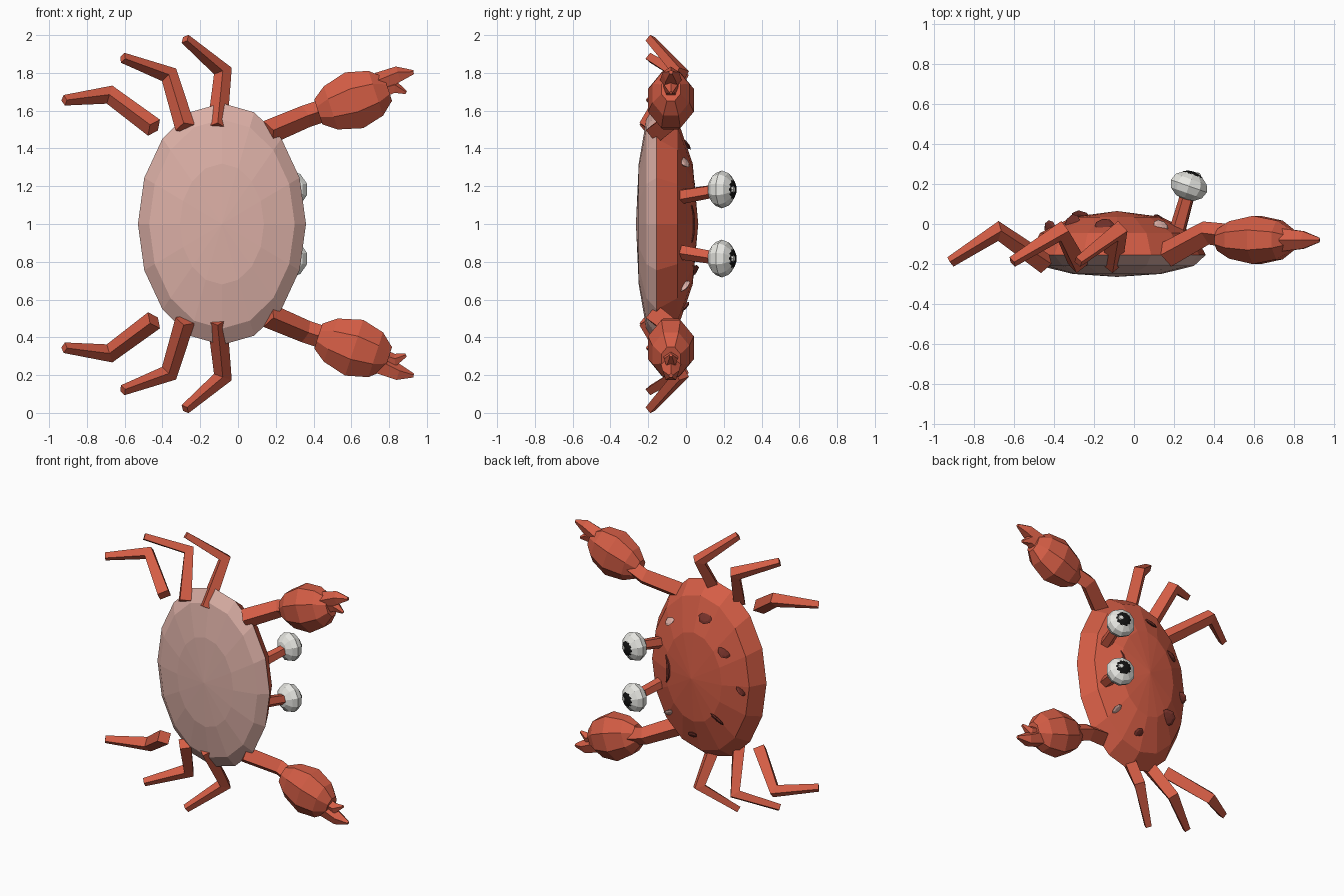
import bpy, bmesh, math
from mathutils import Vector, Matrix
from mathutils.bvhtree import BVHTree

cube = bpy.data.objects.get("Cube")
if cube:
    bpy.data.objects.remove(cube, do_unlink=True)


def material(name, rgb):
    m = bpy.data.materials.new(name)
    m.use_nodes = True
    m.diffuse_color = (*rgb, 1)
    m.node_tree.nodes["Principled BSDF"].inputs["Base Color"].default_value = (*rgb, 1)
    return m


RED = material("shell red", (0.66, 0.11, 0.06))
PINK = material("belly pink", (0.71, 0.43, 0.38))
MAROON = material("spot maroon", (0.17, 0.03, 0.022))
WHITE = material("eye white", (0.82, 0.82, 0.78))
BLACK = material("pupil black", (0.006, 0.006, 0.006))


def finish(bm, name, *mats):
    bmesh.ops.recalc_face_normals(bm, faces=bm.faces)
    me = bpy.data.meshes.new(name)
    bm.to_mesh(me)
    bm.free()
    for m in mats:
        me.materials.append(m)
    ob = bpy.data.objects.new(name, me)
    bpy.context.collection.objects.link(ob)
    return ob


def loft(name, points, radii, mat, sides=4, flat=1.0, turn=0.0):
    """Rings of the given radii strung along a path; flat squashes them in depth."""
    pts = [Vector(p) for p in points]
    bm = bmesh.new()
    rings = []
    for i, (p, r) in enumerate(zip(pts, radii)):
        t = (pts[min(i + 1, len(pts) - 1)] - pts[max(i - 1, 0)]).normalized()
        u = t.cross(Vector((0, 1, 0))).normalized()
        w = u.cross(t)
        ring = []
        for k in range(sides):
            a = turn + math.tau * k / sides
            ring.append(bm.verts.new(p + r * (u * math.cos(a) + w * math.sin(a) * flat)))
        rings.append(ring)
    for a, b in zip(rings, rings[1:]):
        for k in range(sides):
            n = (k + 1) % sides
            bm.faces.new((a[k], a[n], b[n], b[k]))
    bm.faces.new(rings[0])
    bm.faces.new(rings[-1])
    return finish(bm, name, mat)


def ellipsoid(name, centre, axis, size, mat, seg=8, rings=6):
    """Squashed ball whose local z follows the axis."""
    bm = bmesh.new()
    rot = Vector(axis).to_track_quat('Z', 'Y').to_matrix().to_4x4()
    bmesh.ops.create_uvsphere(bm, u_segments=seg, v_segments=rings, radius=1,
                              matrix=Matrix.Translation(centre) @ rot @ Matrix.Diagonal((*size, 1)))
    return finish(bm, name, mat)


# Body: domed red shell over a shallower pink belly
EQUATOR = -0.155
bm = bmesh.new()
bmesh.ops.create_uvsphere(bm, u_segments=16, v_segments=6, radius=1)
for v in bm.verts:
    x, y, z = v.co
    v.co = (-0.085 + 0.445 * x, EQUATOR + z * (0.22 if z > 0 else 0.11), 1 + 0.64 * y)
for f in bm.faces:
    f.material_index = int(f.calc_center_median().y < EQUATOR)
shell = BVHTree.FromBMesh(bm)
finish(bm, "body", RED, PINK)


def on_shell(x, z):
    hit, normal, _, _ = shell.ray_cast(Vector((x, 1, z)), Vector((0, -1, 0)))
    return hit, (normal if normal.y > 0 else -normal)


# Spots on the back
for i, (x, z, r) in enumerate([(-0.15, 1.43, 0.05), (-0.31, 1.23, 0.047), (-0.42, 0.97, 0.042),
                               (-0.26, 0.74, 0.06), (-0.05, 0.56, 0.038)]):
    p, n = on_shell(x, z)
    ellipsoid(f"spot_{i + 1}", p, n, (r, r, 0.012), MAROON, 8, 4)

# Mouth: a thin bowed strip
mouth = []
for k in range(-3, 4):
    p, n = on_shell(0.11 + 0.003 * k * k, 1 + 0.032 * k)
    mouth.append(p + n * 0.003)
loft("mouth", mouth, [0.006, 0.012, 0.015, 0.016, 0.015, 0.012, 0.006], MAROON, 6, 0.6)

# Legs: base, knee and tip as x, depth and distance from the middle plane
LEGS = {
    "front_leg": [(-0.11, -0.2, 0.51), (-0.08, -0.035, 0.81), (-0.28, -0.19, 0.98)],
    "middle_leg": [(-0.28, -0.2, 0.51), (-0.365, -0.035, 0.79), (-0.61, -0.19, 0.88)],
    "rear_leg": [(-0.445, -0.2, 0.51), (-0.68, -0.035, 0.685), (-0.92, -0.19, 0.655)],
}

for side, s in (("upper", 1), ("lower", -1)):
    def place(points):
        return [Vector((x, y, 1 + s * h)) for x, y, h in points]

    for name, path in LEGS.items():
        loft(f"{side}_{name}", place(path), [0.053, 0.05, 0.028], RED)

    # Arm and claw
    loft(f"{side}_arm", place([(0.16, -0.155, 0.485), (0.36, -0.045, 0.57), (0.48, -0.06, 0.61)]),
         [0.065, 0.06, 0.06], RED)
    d = Vector((0.95, 0, 0.31))
    c = Vector((0.615, -0.08, 0.655))
    loft(f"{side}_claw", place([c + d * t for t in (-0.2, -0.13, 0, 0.12, 0.19)]),
         [0.075, 0.13, 0.168, 0.135, 0.07], RED, 8, 0.78, math.pi / 8)
    loft(f"{side}_large_pincer",
         place([(0.75, -0.08, 0.745), (0.85, -0.08, 0.79), (0.93, -0.08, 0.803)]),
         [0.06, 0.046, 0.012], RED, 5)
    loft(f"{side}_small_pincer",
         place([(0.75, -0.08, 0.70), (0.83, -0.08, 0.725), (0.89, -0.08, 0.695)]),
         [0.045, 0.038, 0.01], RED, 5)

    # Eye on its stalk
    gaze = Vector((0.33, 0.94, 0))
    eye = place([(0.275, 0.19, 0.183)])[0]
    loft(f"{side}_eye_stalk", place([(0.215, -0.04, 0.145), (0.275, 0.17, 0.18)]),
         [0.042, 0.036], RED, 5)
    ellipsoid(f"{side}_eye", eye, gaze, (0.1, 0.1, 0.072), WHITE, 10, 6)
    ellipsoid(f"{side}_pupil", eye + gaze * 0.045, gaze, (0.06, 0.06, 0.032), BLACK, 12, 6)
    ellipsoid(f"{side}_eye_glint", eye + gaze * 0.068 + Vector((0.02, -0.007, 0)), gaze,
              (0.02, 0.02, 0.012), WHITE, 8, 4)

    # Cheek
    p, n = on_shell(0.135, 1 + s * 0.33)
    ellipsoid(f"{side}_cheek", p, n, (0.042, 0.042, 0.012), PINK, 8, 4)
